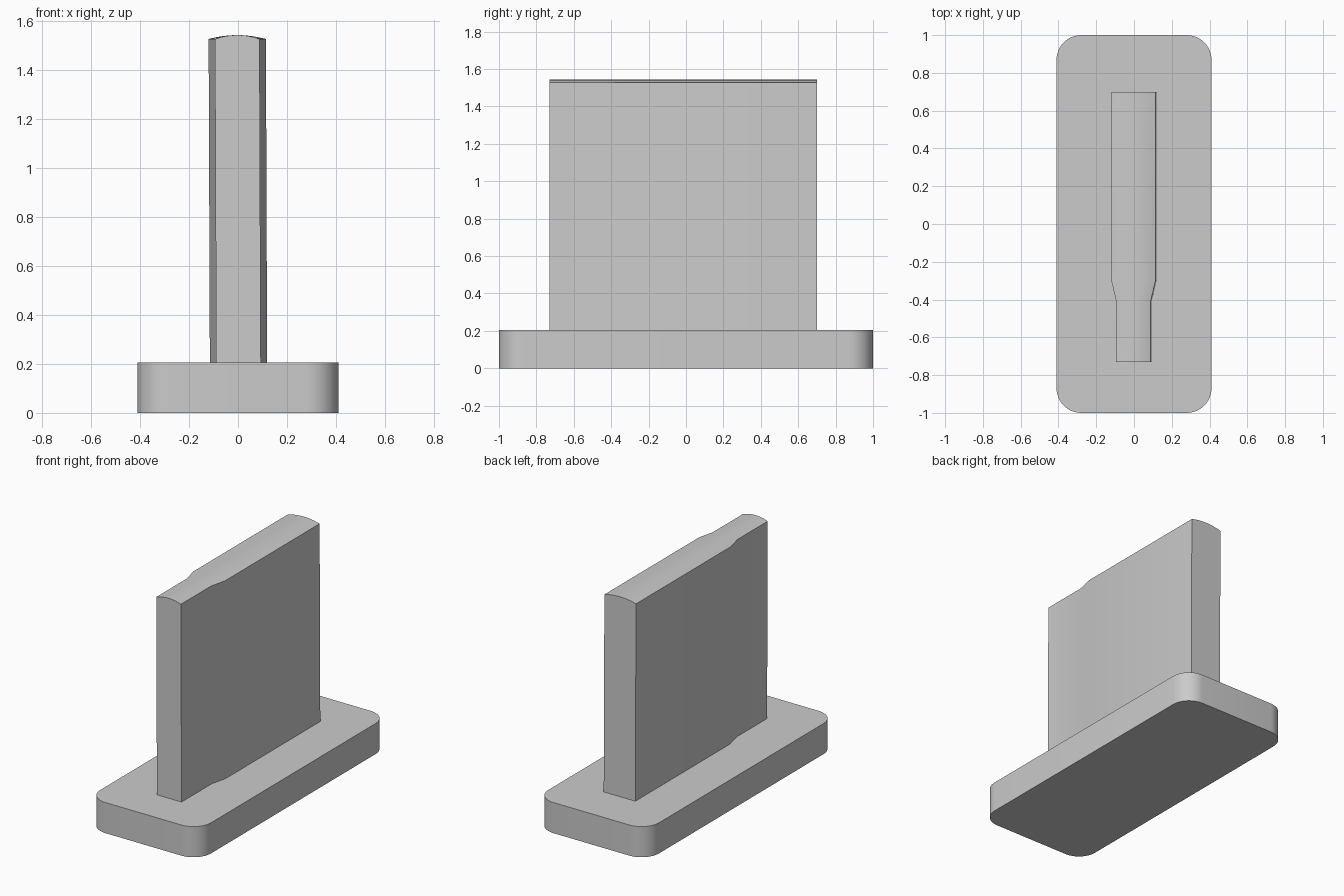
import bpy
import bmesh
import math

cube = bpy.data.objects.get("Cube")
if cube:
    bpy.data.objects.remove(cube, do_unlink=True)

# Single grey material
grey = bpy.data.materials.new("plain_grey")
grey.use_nodes = True
colour = (0.6, 0.6, 0.6, 1)
grey.diffuse_color = colour
grey.node_tree.nodes["Principled BSDF"].inputs["Base Color"].default_value = colour


def loft(name, rings):
    """Skin a list of equal closed rings, cap both ends and smooth by angle."""
    bm = bmesh.new()
    loops = [[bm.verts.new(p) for p in ring] for ring in rings]
    n = len(loops[0])
    for a, b in zip(loops, loops[1:]):
        for i in range(n):
            j = (i + 1) % n
            bm.faces.new((a[i], a[j], b[j], b[i]))
    bm.faces.new(loops[0])
    bm.faces.new(loops[-1])
    bmesh.ops.recalc_face_normals(bm, faces=bm.faces)
    mesh = bpy.data.meshes.new(name)
    bm.to_mesh(mesh)
    bm.free()
    obj = bpy.data.objects.new(name, mesh)
    bpy.context.collection.objects.link(obj)
    mesh.materials.append(grey)
    bpy.ops.object.select_all(action="DESELECT")
    obj.select_set(True)
    bpy.context.view_layer.objects.active = obj
    bpy.ops.object.shade_smooth_by_angle(angle=math.radians(30))
    return obj


# Base plate: rounded rectangle
HALF_X, HALF_Y, RADIUS, BASE_TOP, STEPS = 0.41, 1.0, 0.13, 0.205, 12
outline = []
for corner, (sx, sy) in enumerate([(1, 1), (-1, 1), (-1, -1), (1, -1)]):
    for k in range(STEPS + 1):
        a = (corner + k / STEPS) * math.pi / 2
        outline.append((sx * (HALF_X - RADIUS) + RADIUS * math.cos(a),
                        sy * (HALF_Y - RADIUS) + RADIUS * math.sin(a)))
loft("base_plate", [[(x, y, z) for x, y in outline] for z in (0, BASE_TOP)])

# Upright slab: slight lean, crowned top, narrower toward the front
EDGE_TOP, CROWN, SEGS = 1.527, 0.016, 16


def section(y, half):
    ring = [(0.002 - half, y, BASE_TOP), (0.002 + half, y, BASE_TOP)]
    for k in range(SEGS + 1):
        t = 1 - 2 * k / SEGS
        ring.append((-0.003 + half * t, y, EDGE_TOP + CROWN * (1 - t * t)))
    return ring


stations = [(-0.73, 0.091), (-0.41, 0.091), (-0.30, 0.117), (0.70, 0.117)]
loft("upright_slab", [section(y, half) for y, half in stations])
